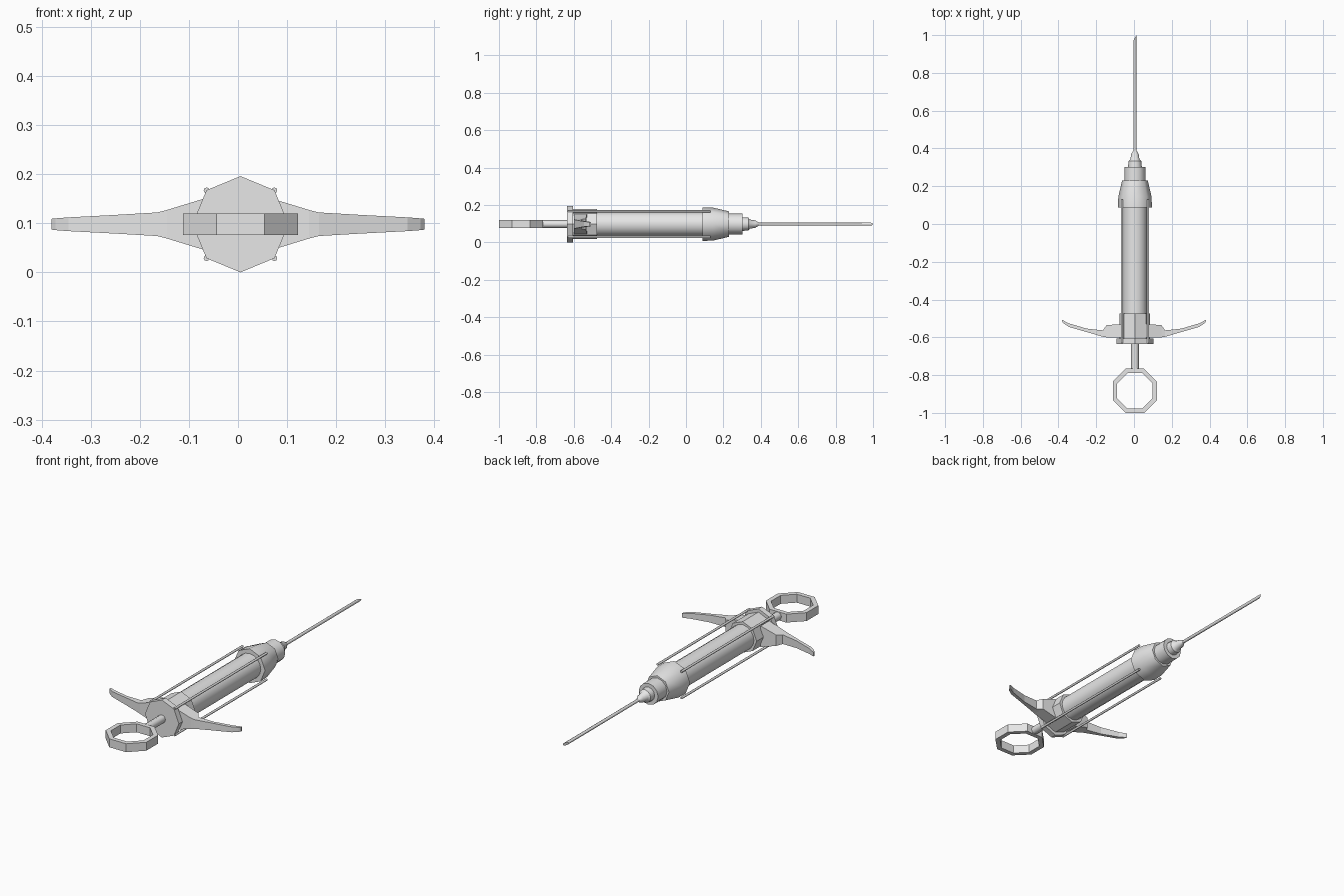
import bpy, bmesh
from math import sin, cos, pi, radians

if "Cube" in bpy.data.objects:
    bpy.data.objects.remove(bpy.data.objects["Cube"])

CX, CZ = 0.005, 0.098  # main axis, running along y

grey = bpy.data.materials.new("light_grey")
grey.use_nodes = True
grey.diffuse_color = (0.8, 0.8, 0.8, 1)
grey.node_tree.nodes["Principled BSDF"].inputs["Base Color"].default_value = (0.8, 0.8, 0.8, 1)


def finish(name, bm, smooth=0):
    bmesh.ops.recalc_face_normals(bm, faces=bm.faces)
    mesh = bpy.data.meshes.new(name)
    bm.to_mesh(mesh)
    bm.free()
    mesh.materials.append(grey)
    obj = bpy.data.objects.new(name, mesh)
    bpy.context.collection.objects.link(obj)
    if smooth:
        bpy.ops.object.select_all(action="DESELECT")
        obj.select_set(True)
        bpy.context.view_layer.objects.active = obj
        bpy.ops.object.shade_smooth_by_angle(angle=radians(smooth))
    return obj


def loft(bm, loops, closed=False):
    """Skin rings of points; cap the ends unless the rings close on themselves."""
    rings = [[bm.verts.new(p) for p in loop] for loop in loops]
    n = len(rings[0])
    pairs = list(zip(rings, rings[1:]))
    if closed:
        pairs.append((rings[-1], rings[0]))
    else:
        bm.faces.new(rings[0])
        bm.faces.new(rings[-1])
    for a, b in pairs:
        for i in range(n):
            j = (i + 1) % n
            bm.faces.new((a[i], a[j], b[j], b[i]))


def turned(name, profile, sides, x=CX, z=CZ, smooth=30):
    """Part turned about an axis along y; profile is (y, radius)."""
    bm = bmesh.new()
    angles = [2 * pi * k / sides for k in range(sides)]
    loft(bm, [[(x + r * sin(a), y, z + r * cos(a)) for a in angles] for y, r in profile])
    return finish(name, bm, smooth)


# Barrel, rear flange and collar
turned("barrel", [(-0.61, 0.065), (0.11, 0.065)], 16)
turned("rear_flange", [(-0.635, 0.098), (-0.605, 0.098)], 8)
turned("grip_collar", [(-0.61, 0.081), (-0.475, 0.081)], 8)

# Tapered nose and needle hub
turned("nose_cap", [(0.088, 0.09), (0.145, 0.088), (0.23, 0.068)], 8, smooth=50)
turned("nose_step", [(0.22, 0.056), (0.303, 0.056)], 12, smooth=40)
turned("needle_hub", [(0.295, 0.037), (0.333, 0.034), (0.342, 0.024),
                      (0.37, 0.02), (0.39, 0.008)], 12, smooth=40)

# Needle with a slanted tip
needle = turned("needle", [(0.37, 0.008), (1.0, 0.008)], 8, smooth=50)
for v in needle.data.vertices:
    if v.co.y > 0.9:
        v.co.y -= 1.8 * (CX + 0.008 - v.co.x)

# Four tie rods around the barrel
for sx, side in ((1, "left"), (-1, "right")):
    for sz, level in ((1, "upper"), (-1, "lower")):
        turned(f"tie_rod_{level}_{side}", [(-0.63, 0.006), (0.13, 0.006)], 8,
               CX + sx * 0.069, CZ + sz * 0.069, 50)

# Swept finger grips: x, rear y, forward y, half height
stations = [(0.06, -0.60, -0.53, 0.055), (0.145, -0.60, -0.535, 0.029),
            (0.165, -0.597, -0.563, 0.024), (0.25, -0.572, -0.554, 0.019),
            (0.345, -0.545, -0.526, 0.014), (0.372, -0.527, -0.512, 0.012),
            (0.38, -0.517, -0.509, 0.011)]
for s, side in ((1, "left"), (-1, "right")):
    bm = bmesh.new()
    loft(bm, [[(s * x, y0, CZ - h), (s * x, y1, CZ - h), (s * x, y1, CZ + h), (s * x, y0, CZ + h)]
              for x, y0, y1, h in stations])
    finish(f"finger_grip_{side}", bm)

# Plunger shaft and octagonal thumb ring
turned("plunger_shaft", [(-0.775, 0.021), (-0.62, 0.021)], 8, smooth=50)
bm = bmesh.new()
section = [(0.127, -0.022), (0.127, 0.022), (0.102, 0.022), (0.102, -0.022)]
turns = [pi / 8 + k * pi / 4 for k in range(8)]
loft(bm, [[(CX + r * cos(a), -0.883 + r * sin(a), CZ + dz) for r, dz in section]
          for a in turns], closed=True)
finish("thumb_ring", bm)
